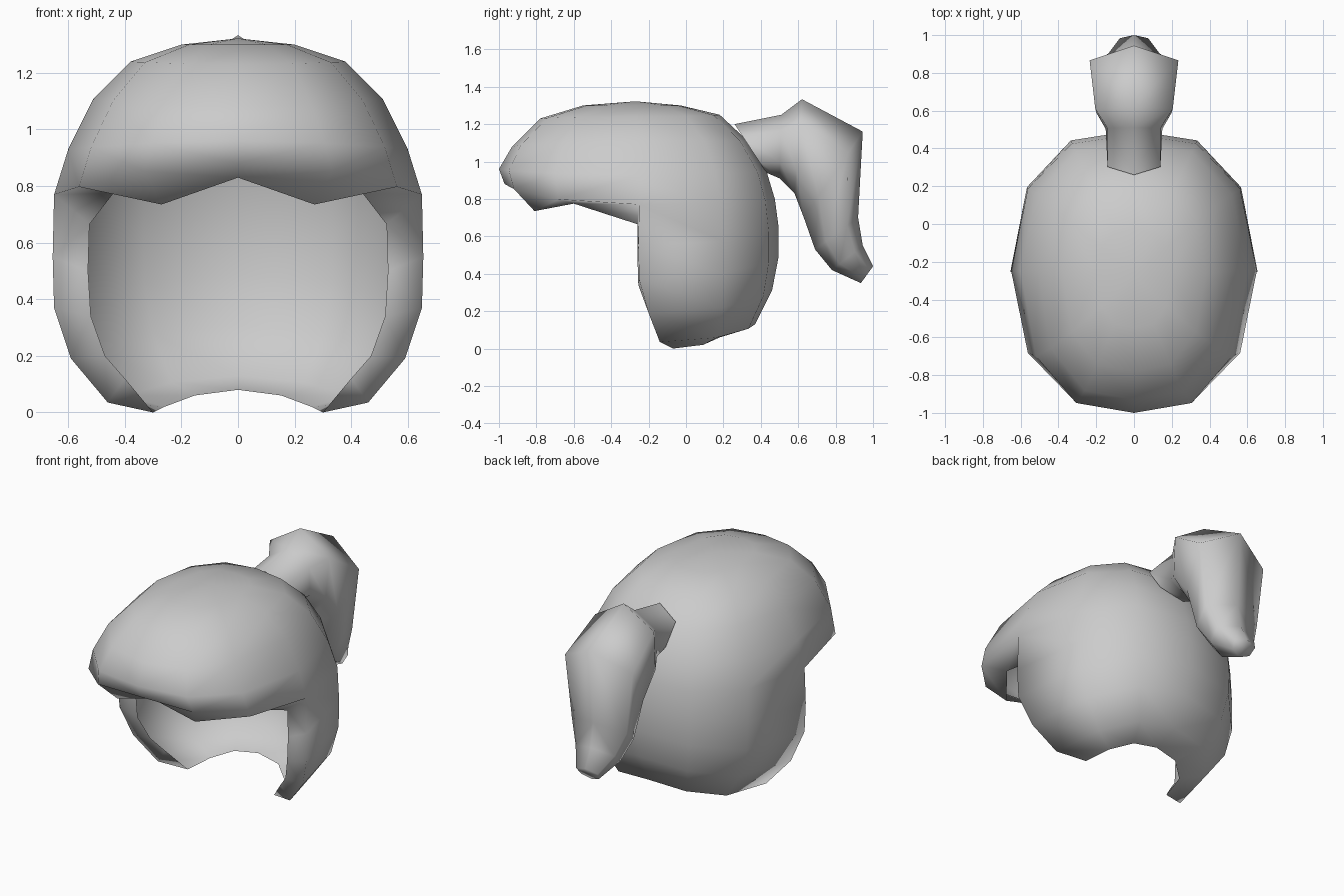
import bpy, bmesh

if "Cube" in bpy.data.objects:
    bpy.data.objects.remove(bpy.data.objects["Cube"])

grey = bpy.data.materials.new("hair_grey")
grey.diffuse_color = (0.6, 0.6, 0.6, 1)
grey.use_nodes = True
grey.node_tree.nodes["Principled BSDF"].inputs["Base Color"].default_value = grey.diffuse_color


def make_half(name, strips, fan=None, cap=None):
    """Skin rows of points on the +x half, then mirror across x = 0."""
    bm = bmesh.new()
    cache = {}

    def vert(p):
        key = tuple(round(c, 4) for c in p)
        if key not in cache:
            cache[key] = bm.verts.new(key)
        return cache[key]

    def face(points):
        vs = list(dict.fromkeys(vert(p) for p in points))
        if len(vs) > 2:
            bm.faces.new(vs)

    for rows in strips:
        for r0, r1 in zip(rows, rows[1:]):
            for i in range(len(r0) - 1):
                face((r0[i], r0[i + 1], r1[i + 1], r1[i]))
    if fan:
        tip, ring = fan
        for a, b in zip(ring, ring[1:]):
            face((tip, b, a))
    if cap:
        face(cap)
    bmesh.ops.recalc_face_normals(bm, faces=bm.faces)
    # open shells: make the highest face point upward
    top = max(bm.faces, key=lambda f: f.calc_center_median().z)
    if top.normal.z < 0:
        bmesh.ops.reverse_faces(bm, faces=bm.faces)
    me = bpy.data.meshes.new(name)
    bm.to_mesh(me)
    bm.free()
    me.materials.append(grey)
    me.shade_smooth()
    ob = bpy.data.objects.new(name, me)
    bpy.context.collection.objects.link(ob)
    mod = ob.modifiers.new("mirror", 'MIRROR')
    mod.use_clip = True
    mod.merge_threshold = 0.001
    return ob


# Hair cap: side, back and front profiles from the crown downwards
side = [(.20, -.26, 1.30), (.38, -.26, 1.24), (.51, -.25, 1.11), (.60, -.25, .93),
        (.65, -.25, .77), (.655, -.255, .55), (.65, -.25, .37), (.59, -.20, .19),
        (.46, -.14, .035), (.30, -.07, 0)]
back = [(-.03, 1.30), (.18, 1.25), (.33, 1.11), (.43, .95), (.475, .80),
        (.495, .65), (.495, .49), (.46, .31), (.37, .13), (.20, .08)]
front = [(-.55, 1.30), (-.78, 1.23), (-.93, 1.08), (-1.0, .96), (-.97, .88)]
# Weights for x, y, z at 0, 30, 60 and 90 degrees from the side
weights = [(1, 0, 0), (.865, .60, .25), (.51, .93, .75), (0, 1, 1)]


def ring(s, end):
    return [(s[0] * a, s[1] + (end[0] - s[1]) * b, s[2] + (end[1] - s[2]) * c)
            for a, b, c in weights]


back_rows = [ring(s, e) for s, e in zip(side, back)]
front_rows = [ring(s, e) for s, e in zip(side, front)]

# Inner edge of the side locks, and the zigzag lower edge of the fringe
rim = [(.525, -.26, .665), (.53, -.26, .50), (.52, -.255, .34),
       (.47, -.20, .20), (.40, -.15, .12), (.30, -.07, 0)]
fringe = [rim[0], (.44, -.60, .775), (.27, -.81, .735), (0, -.86, .83)]
front_rows.append(fringe)
rim_rows = [[r, s] for r, s in zip(rim, side[4:])]

crown = (0, -.27, 1.322)
crown_ring = back_rows[0][::-1] + front_rows[0][1:]
# one consistent winding is restored afterwards by recalculating normals
make_half("hair_cap", [back_rows, front_rows, rim_rows], fan=(crown, crown_ring))

# Ponytail: (outer y, z), (inner y, z), upper and lower half width
sections = [((.26, 1.20), (.43, .94), .14, .13),
            ((.51, 1.25), (.50, .91), .14, .15),
            ((.62, 1.333), (.58, .83), .205, .20),
            ((.945, 1.16), (.63, .70), .235, .20),
            ((.92, .70), (.69, .53), .19, .16),
            ((.945, .55), (.78, .42), .135, .12),
            ((1.0, .44), (.935, .35), .075, .06)]
rows = []
for (oy, oz), (iy, iz), w0, w1 in sections:
    def mid(t, w):
        return (w, oy + (iy - oy) * t, oz + (iz - oz) * t)
    rows.append([mid(0, 0), mid(.25, w0), mid(.75, w1), mid(1, 0)])
make_half("ponytail", [rows], cap=rows[-1])
